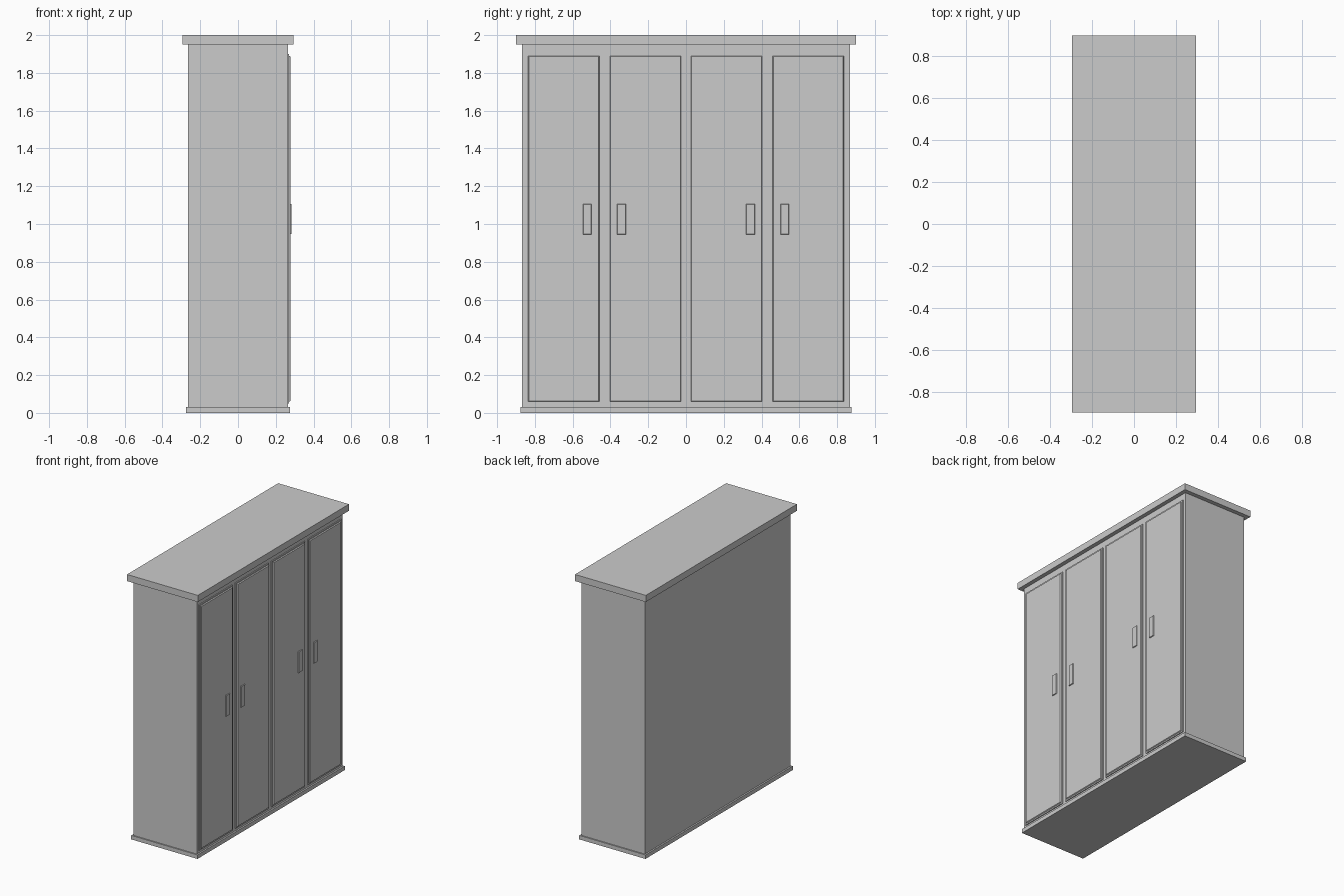
import bpy, bmesh

if "Cube" in bpy.data.objects:
    bpy.data.objects.remove(bpy.data.objects["Cube"])


def block(name, x, y, z, chamfer=0.0):
    """Box from (min, max) ranges; chamfer narrows the +x face for a sloped edge."""
    bm = bmesh.new()
    bmesh.ops.create_cube(bm, size=1)
    for v in bm.verts:
        c = chamfer if v.co.x > 0 else 0
        for i, (lo, hi) in enumerate((x, y, z)):
            inset = c if i else 0
            v.co[i] = hi - inset if v.co[i] > 0 else lo + inset
    mesh = bpy.data.meshes.new(name)
    bm.to_mesh(mesh)
    bm.free()
    obj = bpy.data.objects.new(name, mesh)
    bpy.context.collection.objects.link(obj)
    return obj


# Carcass, plinth and cornice
block("carcass", (-0.264, 0.264), (-0.868, 0.868), (0.03, 1.95))
block("plinth", (-0.276, 0.276), (-0.877, 0.877), (0.0, 0.03))
block("cornice", (-0.295, 0.295), (-0.9, 0.9), (1.95, 2.0))

# Four doors: stepped panel plus a pull handle, mirrored about the middle
for side, s in (("left", -1), ("right", 1)):
    for label, y0, y1, h0, h1 in (("inner", 0.016, 0.413, 0.318, 0.366),
                                  ("outer", 0.449, 0.846, 0.499, 0.546)):
        def span(a, b):
            return tuple(sorted((s * a, s * b)))
        tag = f"{side}_{label}"
        block(f"{tag}_door_frame", (0.262, 0.271), span(y0, y1), (0.05, 1.9))
        block(f"{tag}_door_panel", (0.27, 0.278),
              span(y0 + 0.009, y1 - 0.009), (0.059, 1.891), 0.005)
        block(f"{tag}_handle", (0.277, 0.284), span(h0, h1), (0.945, 1.107), 0.003)
